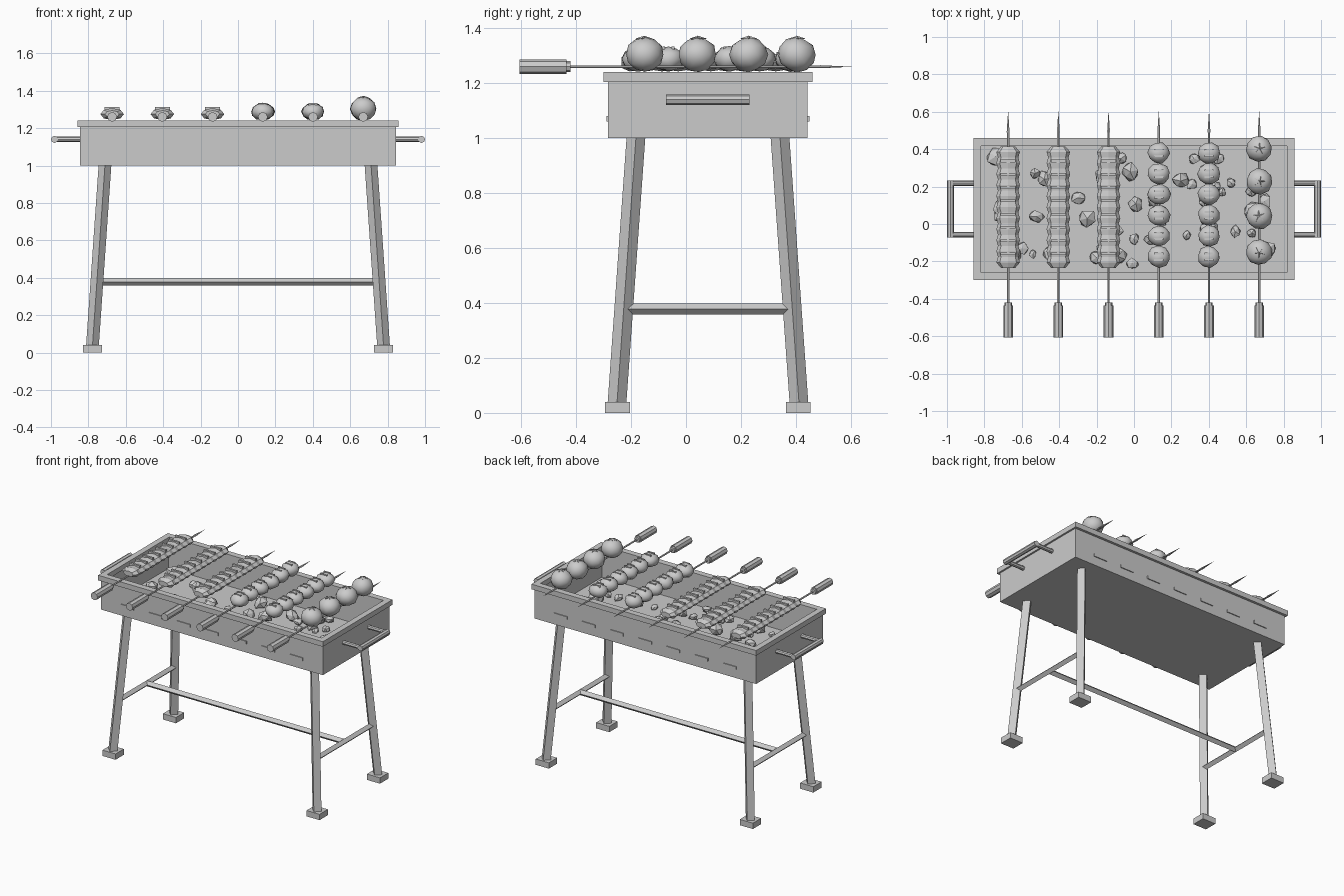
import bpy, bmesh, math, random
from mathutils import Vector, Matrix

if "Cube" in bpy.data.objects:
    bpy.data.objects.remove(bpy.data.objects["Cube"])

random.seed(7)
CY = 0.08            # centre line of the tray in y
ROD_Z = 1.26         # skewer height


def finish(name, bm, smooth=False):
    bmesh.ops.recalc_face_normals(bm, faces=bm.faces[:])
    me = bpy.data.meshes.new(name)
    bm.to_mesh(me)
    bm.free()
    ob = bpy.data.objects.new(name, me)
    bpy.context.collection.objects.link(ob)
    if smooth:
        for p in me.polygons:
            p.use_smooth = True
    return ob


def add_box(bm, c, s):
    m = Matrix.Translation(c) @ Matrix.Diagonal((*s, 1))
    bmesh.ops.create_cube(bm, size=1, matrix=m)


def add_rod(bm, p, q, r, n=8, r2=None, flat=1.0):
    p, q = Vector(p), Vector(q)
    d = q - p
    rot = Vector((0, 0, 1)).rotation_difference(d).to_matrix().to_4x4()
    m = Matrix.Translation((p + q) / 2) @ rot @ Matrix.Diagonal((1, flat, 1, 1))
    bmesh.ops.create_cone(bm, cap_ends=True, segments=n, radius1=r,
                          radius2=r if r2 is None else r2, depth=d.length, matrix=m)


def loft(bm, rings, closed=False):
    loops = [[bm.verts.new(v) for v in ring] for ring in rings]
    pairs = list(zip(loops, loops[1:]))
    if closed:
        pairs.append((loops[-1], loops[0]))
    else:
        bm.faces.new(loops[0])
        bm.faces.new(loops[-1])
    for a, b in pairs:
        for i in range(len(a)):
            j = (i + 1) % len(a)
            bm.faces.new((a[i], a[j], b[j], b[i]))


def rect(hx, hy, z):
    return [(sx * hx, CY + sy * hy, z) for sx, sy in ((-1, -1), (1, -1), (1, 1), (-1, 1))]


def add_lump(bm, c, radii, sub=1, jitter=0.1):
    ball = bmesh.ops.create_icosphere(bm, subdivisions=sub, radius=1)
    rot = Matrix.Rotation(random.uniform(0, 6.28), 3, 'Z')
    for v in ball['verts']:
        co = rot @ v.co * random.uniform(1 - jitter, 1 + jitter)
        v.co = Vector(c) + Vector(co[i] * radii[i] for i in range(3))


# Open fire tray and its rim
bm = bmesh.new()
loft(bm, [rect(0.845, 0.363, 1.0), rect(0.845, 0.363, 1.21),
          rect(0.825, 0.343, 1.21), rect(0.825, 0.343, 1.02)])
finish("fire_tray", bm)
bm = bmesh.new()
loft(bm, [rect(0.857, 0.38, 1.205), rect(0.857, 0.38, 1.24),
          rect(0.817, 0.338, 1.24), rect(0.817, 0.338, 1.205)], closed=True)
finish("tray_rim", bm)

# Air vents along both long sides
bm = bmesh.new()
for s in (-1, 1):
    for i in range(7):
        add_box(bm, ((i - 3) * 0.215, CY + s * 0.364, 1.07), (0.1, 0.01, 0.02))
finish("air_vents", bm)

# Splayed legs with feet
for sx, xn in ((-1, "left"), (1, "right")):
    for sy, yn in ((-1, "front"), (1, "back")):
        bm = bmesh.new()
        add_rod(bm, (sx * 0.78, CY + sy * 0.333, 0.01),
                (sx * 0.711, CY + sy * 0.262, 1.005), 0.034, 4)
        finish(f"{yn}_{xn}_leg", bm)
        bm = bmesh.new()
        add_box(bm, (sx * 0.778, CY + sy * 0.329, 0.02), (0.1, 0.09, 0.04))
        finish(f"{yn}_{xn}_foot", bm)

    # Side stretcher
    bm = bmesh.new()
    add_rod(bm, (sx * 0.753, CY - 0.3, 0.378), (sx * 0.753, CY + 0.3, 0.378), 0.02, 4)
    finish(f"{xn}_stretcher", bm)

    # Carry handle: grip and two arms
    bm = bmesh.new()
    add_rod(bm, (sx * 0.981, CY - 0.152, 1.14), (sx * 0.981, CY + 0.152, 1.14), 0.019)
    for s in (-1, 1):
        add_rod(bm, (sx * 0.84, CY + s * 0.138, 1.14), (sx * 0.98, CY + s * 0.138, 1.14), 0.014)
    finish(f"{xn}_carry_handle", bm)

bm = bmesh.new()
add_rod(bm, (-0.753, CY, 0.378), (0.753, CY, 0.378), 0.02, 4)
finish("long_stretcher", bm)

# Coals: the clearly visible ones, then some scattered fill
spots = [(-.74, .36), (-.53, .27), (-.48, .24), (-.52, .04), (-.54, -.16), (-.6, -.13),
         (-.3, .14), (-.25, .03), (-.02, .28), (.01, .11), (-.01, -.21), (0, -.08),
         (-.2, -.18), (-.07, .35), (.25, .23), (.32, .35), (.31, .21), (.28, -.06),
         (.52, .22), (.47, .17), (.45, .35), (.54, -.04), (.63, -.05)]
for x in (-0.67, -0.402, -0.134, 0.134, 0.402, 0.67):
    spots += [(x + random.uniform(-.05, .05), random.uniform(-.2, .36)) for _ in range(5)]
bm = bmesh.new()
for x, y in spots:
    r = random.uniform(0.025, 0.052)
    h = r * random.uniform(0.6, 0.9)
    add_lump(bm, (x, y, 1.015 + h), (r * random.uniform(0.8, 1.2), r, h), 1, 0.2)
finish("coals", bm)


def minced_kebab(x, n):
    # Squeezed ridged meat with grill marks
    bm = bmesh.new()
    count = 22
    rings = []
    for i in range(count + 1):
        k = 0.6 if i in (0, count) else (1.0 if i % 2 else 0.86)
        y = -0.235 + 0.65 * i / count
        rings.append([(x + 0.063 * k * math.cos(a), y, 1.275 + 0.032 * k * math.sin(a))
                      for a in (math.tau * j / 8 for j in range(8))])
    loft(bm, rings)
    finish(f"minced_kebab_{n}", bm, False)
    bm = bmesh.new()
    for i in range(8):
        add_box(bm, (x, -0.16 + i * 0.071, 1.303), (0.08, 0.014, 0.02))
    finish(f"kebab_grill_marks_{n}", bm)


def chunk_kebab(x, n):
    # Six meat chunks with char marks
    bm = bmesh.new()
    marks = bmesh.new()
    for i in range(6):
        y = -0.175 + i * 0.111
        r = random.uniform(0.058, 0.064)
        add_lump(bm, (x, y, 1.288), (r, 0.057, 0.046), 2, 0.06)
        for s in (-1, 1):
            add_box(marks, (x, y + s * 0.017, 1.327), (0.05, 0.01, 0.014))
    finish(f"meat_chunks_{n}", bm, True)
    finish(f"chunk_char_marks_{n}", marks)


def tomato_kebab(x, n):
    # Four whole tomatoes with five-pointed leaf tops
    bm = bmesh.new()
    leaves = bmesh.new()
    for y in (-0.15, 0.042, 0.228, 0.402):
        add_lump(bm, (x, y, 1.304), (0.07, 0.07, 0.064), 2, 0.04)
        turn = random.uniform(0, 1)
        for k in range(5):
            a = turn + math.tau * k / 5
            add_rod(leaves, (x, y, 1.366), (x + 0.032 * math.cos(a), y + 0.032 * math.sin(a), 1.362),
                    0.007, 4, 0.001)
    finish(f"tomatoes_{n}", bm, True)
    finish(f"tomato_leaves_{n}", leaves)


# Skewers: blade, point, ferrule and grip, then the food on each
foods = [minced_kebab] * 3 + [chunk_kebab] * 2 + [tomato_kebab]
for n, food in enumerate(foods, 1):
    x = -0.673 + 0.2685 * (n - 1)
    bm = bmesh.new()
    add_rod(bm, (x, -0.43, ROD_Z), (x, 0.49, ROD_Z), 0.007, 6, flat=0.6)
    add_rod(bm, (x, 0.49, ROD_Z), (x, 0.602, ROD_Z), 0.009, 6, 0.0005, flat=0.6)
    finish(f"skewer_blade_{n}", bm)
    bm = bmesh.new()
    add_rod(bm, (x, -0.606, ROD_Z), (x, -0.435, ROD_Z), 0.026, 8)
    add_rod(bm, (x, -0.44, ROD_Z), (x, -0.42, ROD_Z), 0.02, 8)
    finish(f"skewer_grip_{n}", bm)
    food(x, n)
